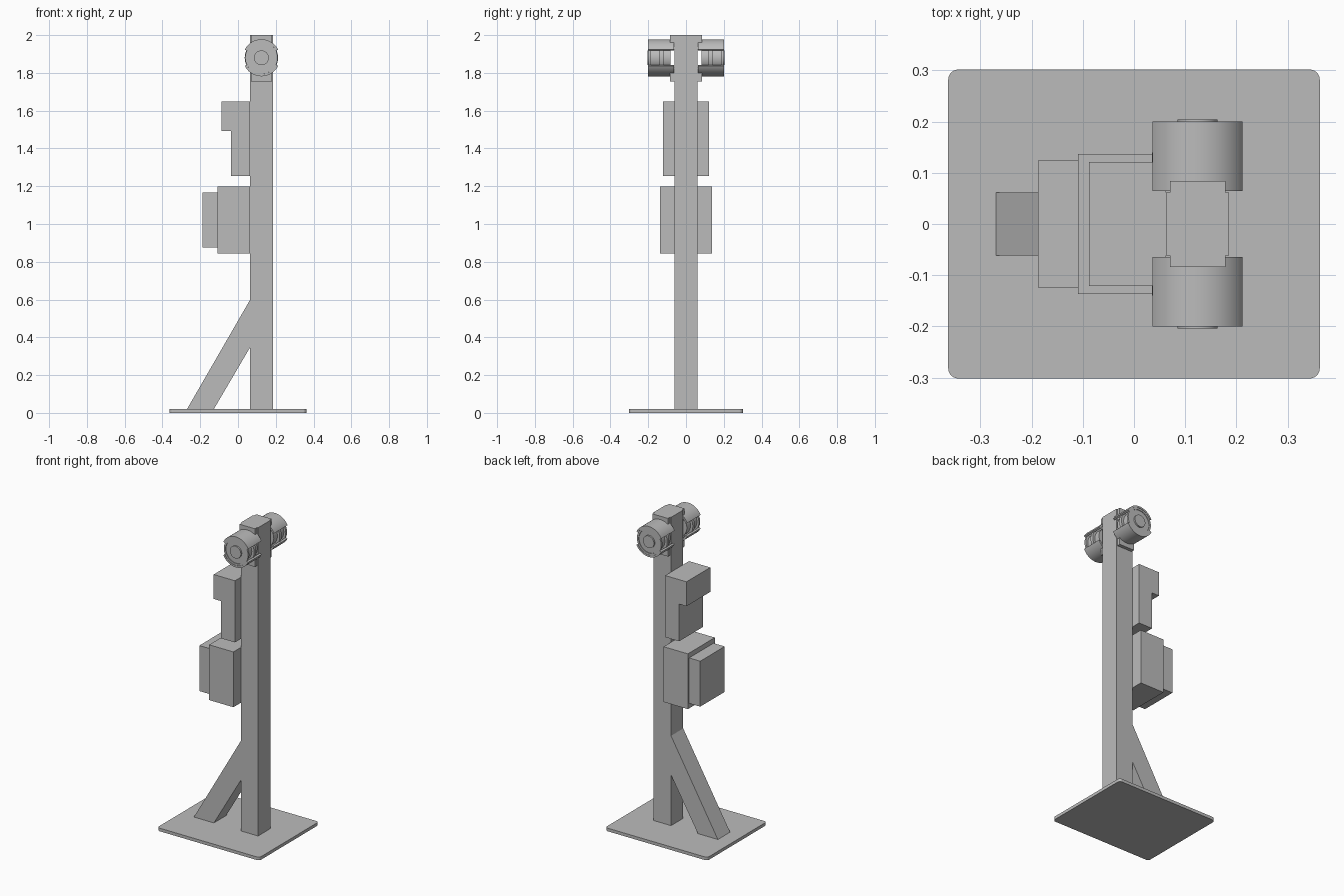
import bpy, bmesh, math

cube = bpy.data.objects.get("Cube")
if cube:
    bpy.data.objects.remove(cube, do_unlink=True)

grey = bpy.data.materials.new("plain_grey")
grey.use_nodes = True
colour = (0.5, 0.5, 0.5, 1)
grey.diffuse_color = colour
grey.node_tree.nodes["Principled BSDF"].inputs["Base Color"].default_value = colour


def finish(name, bm, smooth=False):
    bmesh.ops.recalc_face_normals(bm, faces=bm.faces)
    mesh = bpy.data.meshes.new(name)
    bm.to_mesh(mesh)
    bm.free()
    mesh.materials.append(grey)
    obj = bpy.data.objects.new(name, mesh)
    bpy.context.collection.objects.link(obj)
    if smooth:
        bpy.ops.object.select_all(action='DESELECT')
        obj.select_set(True)
        bpy.context.view_layer.objects.active = obj
        bpy.ops.object.shade_smooth_by_angle(angle=math.radians(30))
    return obj


def prism(name, profile, y0, y1, smooth=False):
    """Extrude an (x, z) outline from y0 to y1."""
    bm = bmesh.new()
    face = bm.faces.new([bm.verts.new((x, y0, z)) for x, z in profile])
    side = bmesh.ops.extrude_face_region(bm, geom=[face])
    verts = [v for v in side["geom"] if isinstance(v, bmesh.types.BMVert)]
    bmesh.ops.translate(bm, verts=verts, vec=(0, y1 - y0, 0))
    return finish(name, bm, smooth)


def box(name, x0, x1, y0, y1, z0, z1):
    return prism(name, [(x0, z0), (x1, z0), (x1, z1), (x0, z1)], y0, y1)


def turned(name, profile, cx, cz, side):
    """Revolve an (r, y) profile around an axis along y."""
    bm = bmesh.new()
    verts = [bm.verts.new((cx + r, side * y, cz)) for r, y in profile]
    edges = [bm.edges.new(pair) for pair in zip(verts, verts[1:])]
    bmesh.ops.spin(bm, geom=verts + edges, cent=(cx, 0, cz), axis=(0, 1, 0),
                   angle=math.tau, steps=48, use_duplicate=False)
    bmesh.ops.remove_doubles(bm, verts=bm.verts, dist=0.0001)
    return finish(name, bm, True)


# Base plate with rounded corners
base = box("base_plate", -0.363, 0.363, -0.302, 0.302, 0, 0.02)
bm = bmesh.new()
bm.from_mesh(base.data)
corners = [e for e in bm.edges if abs(e.verts[0].co.z - e.verts[1].co.z) > 0.01]
bmesh.ops.bevel(bm, geom=corners, offset=0.02, segments=6, profile=0.5,
                affect='EDGES')
bm.to_mesh(base.data)
bm.free()

# Post and slanted brace
HALF = 0.062
box("post", 0.063, 0.186, -HALF, HALF, 0.02, 2.0)
prism("brace", [(-0.27, 0.02), (-0.128, 0.02), (0.063, 0.345), (0.063, 0.597)],
      -HALF, HALF)

# Equipment boxes on the post
box("cabinet", -0.109, 0.063, -0.137, 0.137, 0.843, 1.198)
box("cabinet_door", -0.188, -0.109, -0.124, 0.124, 0.875, 1.167)
prism("hooded_box", [(-0.036, 1.253), (0.063, 1.253), (0.063, 1.649),
                     (-0.088, 1.649), (-0.088, 1.492), (-0.036, 1.492)],
      -0.121, 0.121)

# Pair of round heads, one on each side of the post top
CX, CZ = 0.124, 1.88
core = [(0, 0.083), (0.072, 0.083), (0.072, 0.12), (0.0885, 0.12),
        (0.0885, 0.14), (0.072, 0.14), (0.072, 0.185), (0.086, 0.185),
        (0.086, 0.198), (0.074, 0.198), (0.074, 0.194), (0.039, 0.194),
        (0.039, 0.204), (0, 0.204)]
for label, side in (("front", -1), ("back", 1)):
    turned(label + "_head_core", core, CX, CZ, side)
    for part, up in (("upper", 1), ("lower", -1)):
        # Curved cover around the core
        angles = [math.radians(-64 + 128 * i / 24) for i in range(25)]
        outline = [(CX + r * math.sin(a), CZ + up * r * math.cos(a))
                   for r, arc in ((0.098, angles), (0.086, angles[::-1]))
                   for a in arc]
        prism(f"{label}_{part}_cover", outline, side * 0.064, side * 0.2, True)
        # Bracket block joining the head to the post
        z0, z1 = (1.925, 2.0) if up > 0 else (1.755, 1.83)
        box(f"{label}_{part}_bracket", 0.07, 0.179,
            side * 0.06, side * 0.084, z0, z1)
